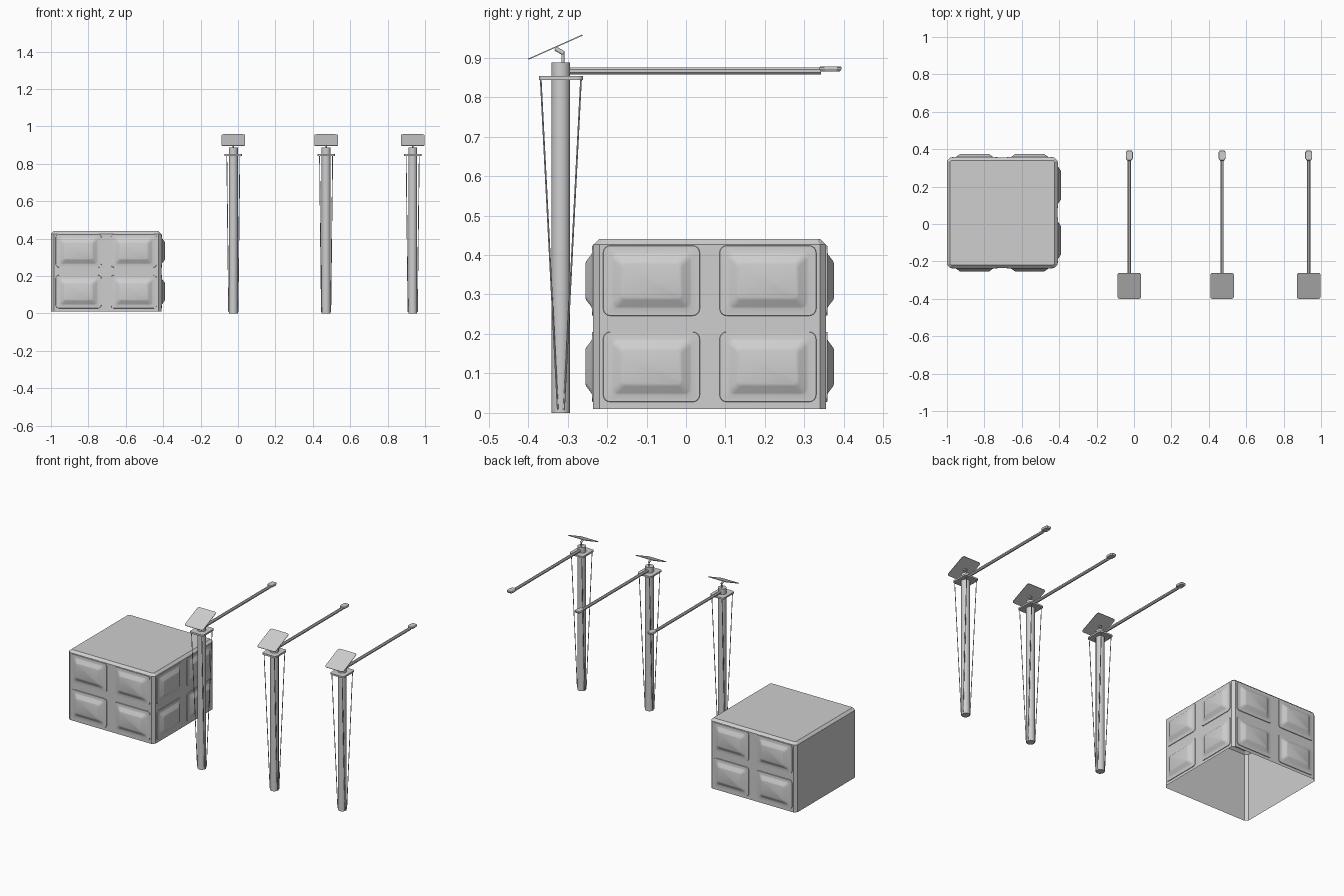
import bpy, bmesh, math
from mathutils import Vector, Matrix

if "Cube" in bpy.data.objects:
    bpy.data.objects.remove(bpy.data.objects["Cube"])

grey = bpy.data.materials.new("light_grey")
grey.diffuse_color = (0.62, 0.62, 0.62, 1)
grey.use_nodes = True
grey.node_tree.nodes["Principled BSDF"].inputs["Base Color"].default_value = grey.diffuse_color


def finish(name, bm, smooth=None, fix=True):
    if fix:
        bmesh.ops.recalc_face_normals(bm, faces=bm.faces)
    me = bpy.data.meshes.new(name)
    bm.to_mesh(me)
    bm.free()
    me.materials.append(grey)
    if smooth:
        me.shade_smooth()
        me.set_sharp_from_angle(angle=math.radians(smooth))
    ob = bpy.data.objects.new(name, me)
    bpy.context.collection.objects.link(ob)
    return ob


def rounded(hw, hh, r, n=4):
    """Counter-clockwise rounded rectangle as 2D points."""
    pts = []
    for k, (sx, sy) in enumerate([(1, 1), (-1, 1), (-1, -1), (1, -1)]):
        for i in range(n + 1):
            a = (k + i / n) * math.pi / 2
            pts.append((sx * (hw - r) + r * math.cos(a), sy * (hh - r) + r * math.sin(a)))
    return pts


def loft(bm, loops, start=False, end=True):
    """Bridge equal-length loops of 3D points, optionally capping the ends."""
    rows = [[bm.verts.new(p) for p in l] for l in loops]
    n = len(rows[0])
    for a, b in zip(rows, rows[1:]):
        for i in range(n):
            j = (i + 1) % n
            bm.faces.new((a[i], a[j], b[j], b[i]))
    if start:
        bm.faces.new(rows[0][::-1])
    if end:
        bm.faces.new(rows[-1])


def tube(bm, p, q, r, n):
    p, q = Vector(p), Vector(q)
    rot = (q - p).to_track_quat('Z', 'Y')
    ring = [rot @ Vector((r * math.cos(a), r * math.sin(a), 0))
            for a in ((i + 0.5) * 2 * math.pi / n for i in range(n))]
    loft(bm, [[p + v for v in ring], [q + v for v in ring]], True, True)


# Box shell: chamfered posts and top edge, open underneath
BX, BY, H = -0.705, 0.06, 0.295


def octagon(h, c, z):
    return [(BX + x, BY + y, z) for x, y in
            [(h, -h + c), (h, h - c), (h - c, h), (-h + c, h),
             (-h, h - c), (-h, -h + c), (-h + c, -h), (h - c, -h)]]


bm = bmesh.new()
loft(bm, [octagon(H, 0.016, 0.01), octagon(H, 0.016, 0.426), octagon(H - 0.015, 0.008, 0.44)])
finish("box_shell", bm, fix=False)

# Raised panels on the front, right and back walls (left wall is plain)
STEPS = [(0.1225, 0.089, 0.018, 0.0), (0.1215, 0.088, 0.017, 0.003),
         (0.102, 0.071, 0.014, 0.003), (0.097, 0.066, 0.014, 0.005),
         (0.079, 0.049, 0.012, 0.018), (0.073, 0.043, 0.010, 0.020)]
for side, turn in (("front", 0), ("right", 90), ("back", 180)):
    m = Matrix.Translation((BX, BY, 0)) @ Matrix.Rotation(math.radians(turn), 4, 'Z')
    bm = bmesh.new()
    for u in (-0.1475, 0.1475):
        for z in (0.1165, 0.335):
            loft(bm, [[m @ Vector((u + x, -H - d, z + y)) for x, y in rounded(hw, hh, r)]
                      for hw, hh, r, d in STEPS])
    finish(side + "_wall_panels", bm, smooth=50, fix=False)

# Three solar street lamps
PY = -0.317
for k, px in enumerate((-0.025, 0.471, 0.934), 1):
    tag = "_%d" % k

    # Mast
    bm = bmesh.new()
    tube(bm, (px, PY, 0), (px, PY, 0.887), 0.0245, 12)
    finish("mast" + tag, bm, smooth=40)

    # Collar plate holding the stay wires
    bm = bmesh.new()
    loft(bm, [[(px + x, PY + y, z) for x, y in rounded(0.047, 0.056, 0.012, 3)]
              for z in (0.843, 0.853)], True)
    finish("collar_plate" + tag, bm)

    # Four stay wires running down to the foot of the mast
    bm = bmesh.new()
    for sx in (-1, 1):
        for sy in (-1, 1):
            tube(bm, (px + sx * 0.025, PY + sy * 0.008, 0.008),
                 (px + sx * 0.035, PY + sy * 0.051, 0.845), 0.0022, 6)
    finish("stay_wires" + tag, bm)

    # Lamp arm
    bm = bmesh.new()
    tube(bm, (px, PY + 0.01, 0.866), (px, 0.342, 0.866), 0.0095, 8)
    finish("lamp_arm" + tag, bm)

    # Lamp head: thin tapered octagonal block
    outline = [(-0.010, 0.338), (0.010, 0.338), (0.019, 0.351), (0.019, 0.383),
               (0.012, 0.394), (-0.012, 0.394), (-0.019, 0.383), (-0.019, 0.351)]
    bm = bmesh.new()
    loft(bm, [[(px + x * s, 0.367 + (y - 0.367) * s, z) for x, y in outline]
              for s, z in ((0.85, 0.865), (1, 0.871), (1, 0.875), (0.9, 0.878))], True)
    finish("lamp_head" + tag, bm)

    # Solar panel bracket: bent pipe with hinge block
    bm = bmesh.new()
    tube(bm, (px, -0.312, 0.885), (px, -0.312, 0.914), 0.004, 8)
    tube(bm, (px, -0.310, 0.911), (px, -0.331, 0.923), 0.006, 8)
    finish("panel_bracket" + tag, bm, smooth=50)

    # Tilted solar panel
    m = Matrix.Translation((px, -0.331, 0.9265)) @ Matrix.Rotation(math.radians(24), 4, 'X')
    bm = bmesh.new()
    loft(bm, [[m @ Vector((x, y, z)) for x, y in rounded(0.063, 0.075, 0.012, 4)]
              for z in (-0.0015, 0.0015)], True)
    finish("solar_panel" + tag, bm)
